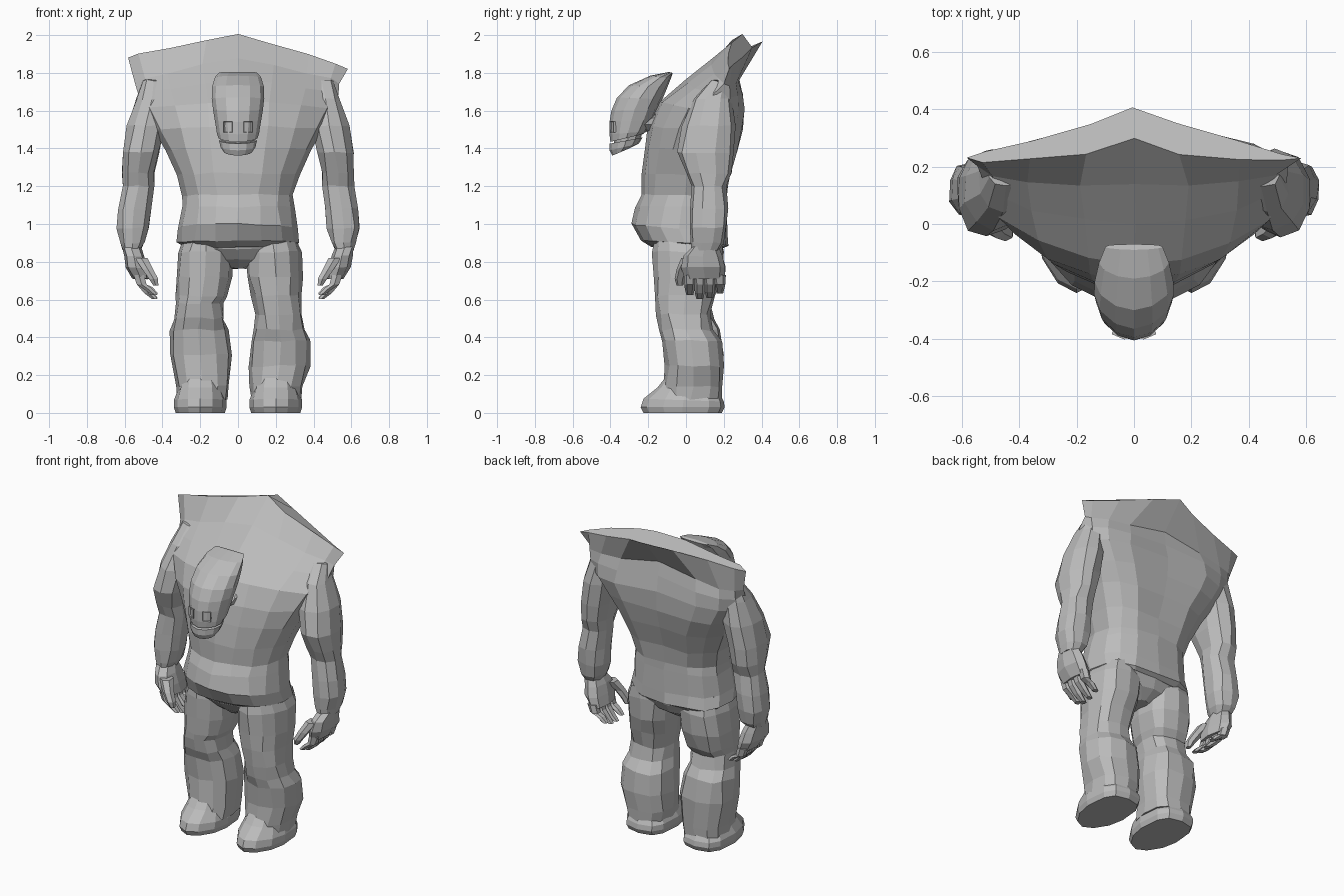
import bpy, bmesh, math, random
from mathutils import Vector

random.seed(4)
if "Cube" in bpy.data.objects:
    bpy.data.objects.remove(bpy.data.objects["Cube"])

GREY = (0.5, 0.5, 0.5, 1)
clay = bpy.data.materials.new("plain grey")
clay.use_nodes = True
clay.diffuse_color = GREY
clay.node_tree.nodes["Principled BSDF"].inputs["Base Color"].default_value = GREY


def ring(x0, x1, front, back, sides=12, power=(2.3, 2.3), droop=(0, 0)):
    """Rounded section between a front and a back point; droop shifts its flanks."""
    points = []
    for i in range(sides):
        a = math.tau * i / sides
        s, c = math.sin(a), math.cos(a)
        p = power[0] if c > 0 else power[1]
        u = math.copysign(abs(s) ** (2 / p), s)
        v = math.copysign(abs(c) ** (2 / p), c)
        t = (1 - v) / 2
        y = front[0] + (back[0] - front[0]) * t + droop[0] * abs(u) ** 0.6
        z = front[1] + (back[1] - front[1]) * t + droop[1] * abs(u)
        points.append(Vector(((x0 + x1) / 2 + u * (x1 - x0) / 2, y, z)))
    return points


def add_object(name, bm):
    bmesh.ops.recalc_face_normals(bm, faces=bm.faces)
    mesh = bpy.data.meshes.new(name)
    bm.to_mesh(mesh)
    bm.free()
    mesh.materials.append(clay)
    obj = bpy.data.objects.new(name, mesh)
    bpy.context.collection.objects.link(obj)
    return obj


def loft(name, rings, side=1, rough=0.0):
    """Skin a stack of sections, close both ends and keep the facets flat."""
    bm = bmesh.new()
    loops = []
    for points in rings:
        loop = []
        for p in points:
            q = p + Vector([random.uniform(-rough, rough) for _ in range(3)])
            loop.append(bm.verts.new((q.x * side, q.y, q.z)))
        loops.append(loop)
    n = len(loops[0])
    for low, high in zip(loops, loops[1:]):
        for i in range(n):
            j = (i + 1) % n
            bm.faces.new((low[i], low[j], high[j], high[i]))
    bm.faces.new(loops[0])
    bm.faces.new(loops[-1])
    add_object(name, bm)


def column(rows, **kw):
    """Level sections from rows of z, x0, x1, y0, y1."""
    return [ring(x0, x1, (y0, z), (y1, z), **kw) for z, x0, x1, y0, y1 in rows]


def stack(rows, **kw):
    """Tilted centred sections from rows of front y, z, back y, z, half width."""
    return [ring(-w, w, (fy, fz), (by, bz), **kw) for fy, fz, by, bz, w in rows]


# Torso: belly, chest and the flared, drooping collar
torso = stack([
    (-.18, .88, .2, .87, .29), (-.24, .915, .225, .89, .325),
    (-.285, 1.0, .22, .96, .315), (-.265, 1.09, .215, 1.1, .298),
    (-.235, 1.16, .215, 1.14, .295), (-.235, 1.27, .245, 1.25, .325),
    (-.22, 1.4, .285, 1.38, .385)], sides=16, power=(2, 2.8))
for row, power, droop in [
        ((-.2, 1.52, .312, 1.5, .45), (1.8, 3.2), (0, -.01)),
        ((-.14, 1.65, .318, 1.62, .515), (1.65, 3.2), (0, -.03)),
        ((0, 1.77, .305, 1.72, .53), (1.75, 3), (0, -.06)),
        ((.14, 1.875, .295, 1.8, .54), (1.8, 2.6), (-.02, -.09)),
        ((.3, 2.0, .41, 1.97, .58), (1.5, 1.4), (-.13, -.13))]:
    torso += stack([row], sides=16, power=power, droop=droop)
for points in torso[5:-1]:
    points[8].y -= .02          # spine furrow
for p in torso[-1]:
    p.z -= .05 * p.x            # collar leans to the left
loft("torso", torso, rough=0.006)

# Pelvis between belly and legs
loft("pelvis", column([(.765, -.04, .04, -.06, .1), (.81, -.13, .13, -.13, .17),
                       (.87, -.28, .28, -.17, .2), (.96, -.31, .31, -.19, .2)],
                      power=(2.6, 2.8)), rough=0.004)

# Neck
loft("neck", [ring(-.1, .1, (-.25, 1.5), (-.12, 1.62)),
              ring(-.12, .12, (-.17, 1.48), (-.06, 1.68)),
              ring(-.14, .14, (-.1, 1.48), (.02, 1.74))], rough=0.004)

# Head: tall swept skull, recessed mouth and a separate jaw
face = (1.8, 2.5)
loft("skull", stack([
    (-.4, 1.435, -.23, 1.475, .104), (-.405, 1.475, -.21, 1.49, .112),
    (-.405, 1.54, -.175, 1.55, .122), (-.395, 1.6, -.15, 1.61, .132),
    (-.365, 1.67, -.125, 1.66, .139), (-.3, 1.735, -.1, 1.72, .137),
    (-.19, 1.785, -.08, 1.77, .122), (-.09, 1.805, -.07, 1.8, .1)], power=face))
loft("mouth", stack([(-.38, 1.41, -.24, 1.45, .085), (-.38, 1.45, -.23, 1.49, .09)],
                    power=face))
loft("jaw", stack([(-.39, 1.362, -.3, 1.4, .075), (-.405, 1.39, -.25, 1.425, .093),
                   (-.405, 1.425, -.23, 1.458, .1)], power=face))


def eye_frame(name, side):
    """Square rim with a sunken middle, seated on the face."""
    bm = bmesh.new()
    bmesh.ops.create_cube(bm, size=1)
    for v in bm.verts:
        v.co = Vector((v.co.x * .05, v.co.y * .05, v.co.z * .058))
    front = min(bm.faces, key=lambda f: f.calc_center_median().y)
    bmesh.ops.inset_region(bm, faces=[front], thickness=.01)
    bmesh.ops.translate(bm, verts=front.verts, vec=(0, .018, 0))
    obj = add_object(name, bm)
    obj.location = (side * .045, -.37, 1.513)
    obj.rotation_euler.z = side * .4


for side, label in ((1, "left"), (-1, "right")):
    eye_frame(label + "_eye_frame", side)

    # Arm growing out of the shoulder, down to the wrist
    loft(label + "_arm", column([
        (1.76, .38, .51, .13, .23), (1.66, .38, .54, .04, .245),
        (1.52, .385, .59, -.02, .26), (1.38, .415, .614, -.045, .255),
        (1.27, .44, .614, 0, .24), (1.2, .44, .618, .03, .21),
        (1.08, .455, .638, .02, .22), (.98, .467, .648, .02, .215),
        (.9, .49, .625, .025, .2), (.86, .515, .61, .03, .17)], sides=10), side, .005)

    # Hand: palm, four curled fingers and a thumb
    loft(label + "_palm", column([
        (.88, .515, .615, .03, .17), (.83, .495, .605, -.015, .195),
        (.77, .48, .595, -.025, .21), (.71, .47, .56, -.005, .205)], sides=8), side, .003)
    for i in range(4):
        y = .02 + i * .053
        drop = (.02, 0, .005, .03)[i]
        path = [(.73, .525, .032), (.68, .51, .029), (.635 + drop, .475, .026),
                (.603 + drop, .44, .018)]
        loft(f"{label}_finger_{i + 1}", column(
            [(z, x - r, x + r, y - r, y + r) for z, x, r in path], sides=6), side)
    loft(label + "_thumb", column([
        (.82, .475, .55, -.025, .06), (.76, .445, .51, -.05, .015),
        (.71, .42, .475, -.06, -.005), (.675, .42, .45, -.05, -.015)], sides=6), side)

    # Trouser leg with a pinched knee and baggy shin; the right shin sits higher
    shift = .008 * side
    rise = .06 if side < 0 else 0
    thigh = [(.92, .05, .3, -.165, .185), (.85, .035, .325, -.175, .2),
             (.72, .04, .335, -.17, .185), (.62, .065, .333, -.165, .16)]
    shin = [(.52, .085, .335, -.155, .13), (.44, .08, .345, -.145, .145),
            (.38, .06, .37, -.125, .185), (.25, .045, .374, -.11, .197)]
    cuff = [(.14, .055, .335, -.12, .195), (.07, .065, .33, -.13, .19)]
    rows = thigh + [(z + rise, *rest) for z, *rest in shin] + cuff
    loft(label + "_leg", column(
        [(z, a + shift, b + shift, c, d) for z, a, b, c, d in rows],
        power=(2.3, 2.6)), side, .007)

    # Boot with a tapered toe and a flat sole
    sole = (1.8, 3)
    loft(label + "_boot", [
        ring(.07, .33, (-.225, 0), (.19, 0), power=sole),
        ring(.06, .34, (-.24, .03), (.205, .03), power=sole),
        ring(.06, .34, (-.225, .075), (.2, .06), power=sole),
        ring(.085, .315, (-.15, .135), (.17, .12)),
        ring(.1, .3, (-.1, .2), (.15, .18))], side)
